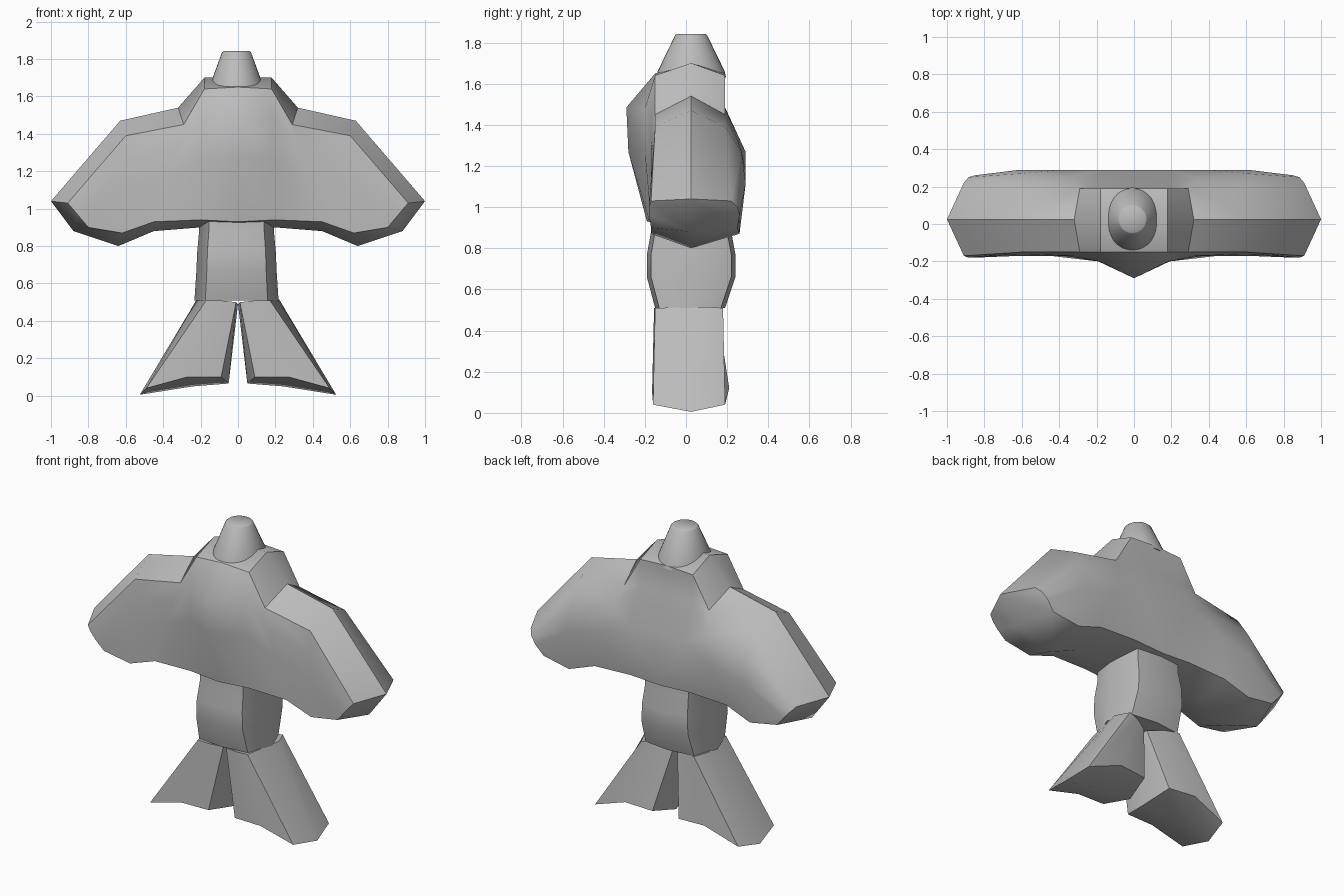
import bpy, bmesh, math
from mathutils import Vector

cube = bpy.data.objects.get("Cube")
if cube:
    bpy.data.objects.remove(cube)

grey = bpy.data.materials.new("plain grey")
grey.use_nodes = True
colour = (0.5, 0.5, 0.5, 1)
grey.diffuse_color = colour
grey.node_tree.nodes["Principled BSDF"].inputs["Base Color"].default_value = colour

MID = 0.025  # depth of the side ridge shared by all parts


def loft(bm, rings):
    """Bridge equal closed loops and return their vertices."""
    loops = [[bm.verts.new(p) for p in ring] for ring in rings]
    n = len(loops[0])
    for a, b in zip(loops, loops[1:]):
        for i in range(n):
            j = (i + 1) % n
            bm.faces.new((a[i], a[j], b[j], b[i]))
    return loops


def finish(name, bm, mirror=False, angle=38):
    bmesh.ops.recalc_face_normals(bm, faces=bm.faces)
    mesh = bpy.data.meshes.new(name)
    bm.to_mesh(mesh)
    bm.free()
    obj = bpy.data.objects.new(name, mesh)
    bpy.context.collection.objects.link(obj)
    mesh.materials.append(grey)
    bpy.ops.object.select_all(action='DESELECT')
    obj.select_set(True)
    bpy.context.view_layer.objects.active = obj
    if mirror:
        mod = obj.modifiers.new("mirror", 'MIRROR')
        mod.use_clip = True
        bpy.ops.object.modifier_apply(modifier=mod.name)
    bpy.ops.object.shade_smooth_by_angle(angle=math.radians(angle))
    return obj


# Chest and arms: stations from the centre to the hand
# ridge top, ridge bottom, face top, face bottom, front depths, back depths
stations = [
    ((0, 1.70), (0, .90), (0, 1.65), (0, .93), (-.15, -.29, -.28, -.19), (.19, .19, .29, .25)),
    ((.18, 1.70), (.20, .90), (.18, 1.64), (.20, .94), (-.15, -.20, -.20, -.18), (.19, .19, .29, .25)),
    ((.32, 1.54), (.45, .88), (.29, 1.45), (.45, .93), (-.15, -.17, -.17, -.17), (.19, .25, .29, .25)),
    ((.63, 1.47), (.64, .80), (.60, 1.39), (.62, .87), (-.15, -.16, -.17, -.17), (.19, .27, .29, .26)),
    ((1.0, 1.04), (.88, .88), (.91, 1.03), (.80, .90), (-.17, -.18, -.18, -.17), (.22, .25, .26, .25)),
]
STEPS = (0, .23, .53, 1)


def arm_ring(top, bottom, face_top, face_bottom, front, back):
    a, b = Vector(face_top), Vector(face_bottom)
    def side(depths):
        pts = [a.lerp(b, t) for t in STEPS]
        return [(p.x, y, p.y) for p, y in zip(pts, depths)]
    ridge = [(x, MID, z) for x, z in (top, bottom)]
    return [ridge[0]] + side(front) + [ridge[1]] + side(back)[::-1]


bm = bmesh.new()
hand = loft(bm, [arm_ring(*s) for s in stations])[-1]
bm.faces.new(hand[:6])
bm.faces.new(hand[5:] + hand[:1])
finish("chest_and_arms", bm, mirror=True)

# Waist: eight-sided column, slightly swollen in the middle
bm = bmesh.new()
rings = []
for z, w, front, back in ((1.0, .20, -.17, .22), (.88, .20, -.17, .22), (.77, .21, -.19, .24),
                          (.66, .215, -.19, .24), (.51, .225, -.15, .19)):
    c = w * .74
    f, k = front + .02, back - .02
    rings.append([(x - .008, y, z) for x, y in ((w, MID), (c, f), (0, front), (-c, f),
                                                (-w, MID), (-c, k), (0, back), (c, k))])
ends = loft(bm, rings)
bm.faces.new(ends[0])
bm.faces.new(ends[-1])
finish("waist", bm, angle=50)

# Legs: flared, with a wedge-shaped foot end
leg_top = [(.22, .09, .515), (.17, -.15, .51), (.10, -.155, .51), (.01, -.13, .50),
           (0, MID, .49), (.01, .10, .50), (.10, .15, .51), (.18, .18, .51)]
leg_end = [(.525, MID, .005), (.49, -.16, .04), (.27, -.165, .10), (.09, -.16, .10),
           (.05, MID, .065), (.09, .20, .11), (.27, .21, .12), (.49, .19, .04)]
bm = bmesh.new()
top, end = loft(bm, [leg_top, leg_end])
bm.faces.new(top)
sole = bm.verts.new((.24, MID, .05))
for i in range(0, 8, 2):
    outer, corner, middle = (end[i], end[i + 1], end[(i + 2) % 8])
    if i in (0, 4):
        bm.faces.new((outer, corner, middle, sole))
    else:
        bm.faces.new((outer, corner, middle, sole))
legs = finish("legs", bm, mirror=True)

# Neck: smooth tapered stump
bm = bmesh.new()
rings = []
for z, rx, ry in ((1.63, .15, .17), (1.66, .142, .163), (1.835, .078, .078), (1.842, .07, .07)):
    ring = []
    for i in range(32):
        a = math.tau * i / 32
        ring.append((rx * math.cos(a) - .008, ry * math.sin(a) + MID, z))
    rings.append(ring)
ends = loft(bm, rings)
bm.faces.new(ends[0])
bm.faces.new(ends[-1])
finish("neck", bm, angle=60)
